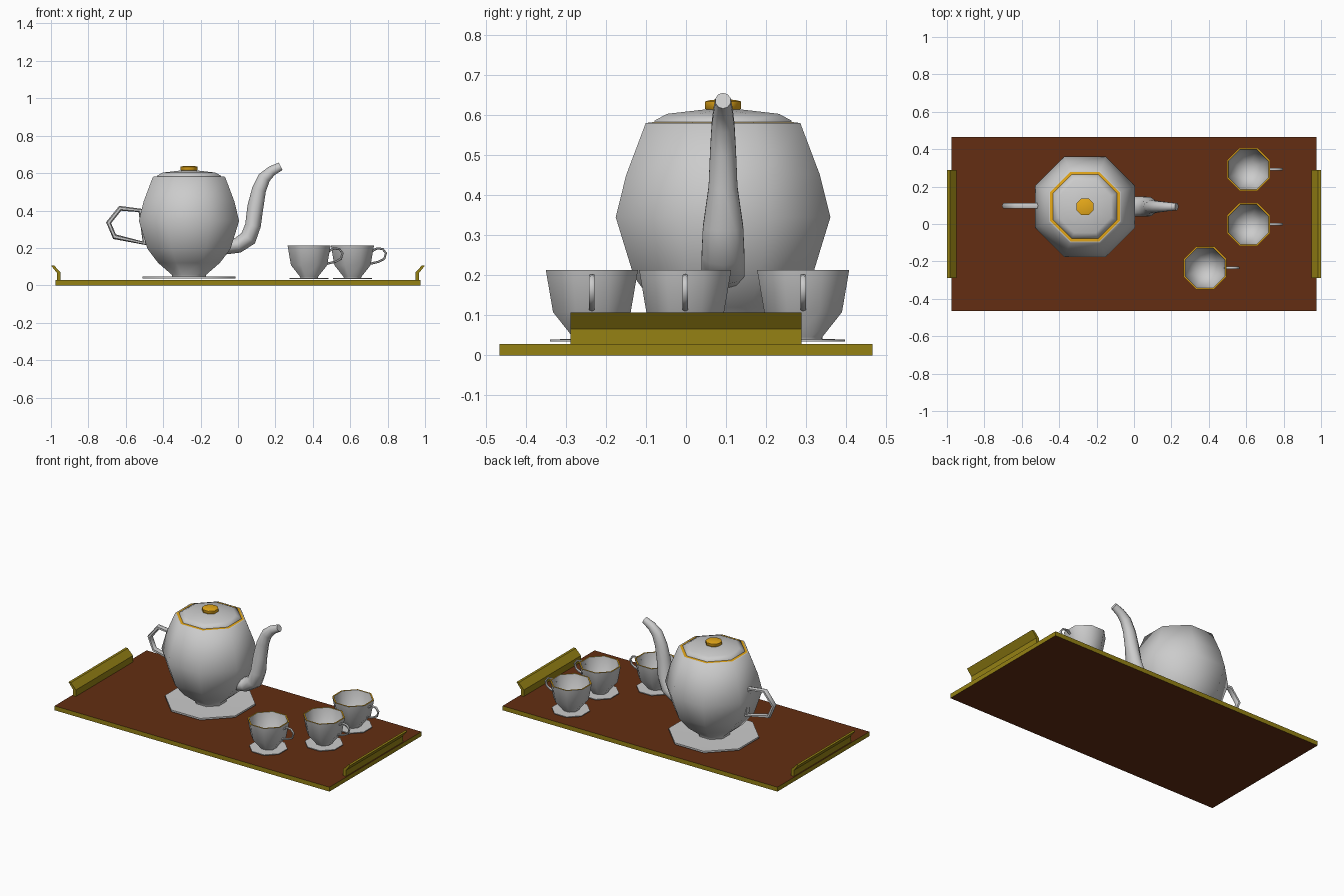
import bpy, bmesh
from math import cos, sin, pi, radians
from mathutils import Vector

if "Cube" in bpy.data.objects:
    bpy.data.objects.remove(bpy.data.objects["Cube"])


def material(name, rgb):
    m = bpy.data.materials.new(name)
    m.diffuse_color = (*rgb, 1)
    m.use_nodes = True
    m.node_tree.nodes["Principled BSDF"].inputs["Base Color"].default_value = m.diffuse_color
    return m


BROWN = material("brown_wood", (0.125, 0.027, 0.006))
BRASS = material("brass", (0.30, 0.22, 0.007))
GOLD = material("gold", (0.8, 0.4, 0.01))
WHITE = material("china", (0.8, 0.8, 0.8))


def finish(bm, name, loc=(0, 0, 0), mats=(), smooth=None):
    bmesh.ops.remove_doubles(bm, verts=bm.verts, dist=1e-5)
    bmesh.ops.recalc_face_normals(bm, faces=bm.faces)
    me = bpy.data.meshes.new(name)
    bm.to_mesh(me)
    bm.free()
    for m in mats:
        me.materials.append(m)
    ob = bpy.data.objects.new(name, me)
    ob.location = loc
    bpy.context.collection.objects.link(ob)
    if smooth:
        bpy.ops.object.select_all(action='DESELECT')
        ob.select_set(True)
        bpy.context.view_layer.objects.active = ob
        bpy.ops.object.shade_smooth_by_angle(angle=radians(smooth))
    return ob


def skin(bm, rings, closed=False, gold=()):
    """Join consecutive rings of points with quads."""
    vs = [[bm.verts.new(p) for p in r] for r in rings]
    n = len(vs[0])
    for i in range(len(vs) - (0 if closed else 1)):
        a, b = vs[i], vs[(i + 1) % len(vs)]
        for k in range(n):
            f = bm.faces.new((a[k], a[(k + 1) % n], b[(k + 1) % n], b[k]))
            f.material_index = 1 if i in gold else 0
    if not closed:
        return vs[0], vs[-1]


def lathe(name, profile, loc, mats=(), gold=(), smooth=62):
    """Octagonal turning; profile is (flat-to-centre distance, z)."""
    bm = bmesh.new()
    k = 1 / cos(pi / 8)
    skin(bm, [[(r * k * cos((j + .5) * pi / 4), r * k * sin((j + .5) * pi / 4), z)
               for j in range(8)] for r, z in profile], gold=gold)
    return finish(bm, name, loc, mats, smooth)


def tube(name, path, loc, closed=False, sides=8):
    """Sweep along path points (x, z, in-plane radius, y radius)."""
    bm = bmesh.new()
    pts = [Vector((p[0], 0, p[1])) for p in path]
    n, rings = len(pts), []
    for i, p in enumerate(path):
        a = pts[i - 1] if (closed or i) else pts[0]
        b = pts[(i + 1) % n] if (closed or i < n - 1) else pts[-1]
        t = (b - a).normalized()
        nrm = Vector((-t.z, 0, t.x))
        rings.append([pts[i] + nrm * p[2] * cos(2 * pi * j / sides)
                      + Vector((0, p[3] * sin(2 * pi * j / sides), 0)) for j in range(sides)])
    ends = skin(bm, rings, closed)
    for e in ends or ():
        bm.faces.new(e)
    return finish(bm, name, loc, smooth=62)


# tray: brass edge, brown top and underside
bm = bmesh.new()
bmesh.ops.create_cube(bm, size=1)
for v in bm.verts:
    v.co = (v.co.x * 1.95, v.co.y * 0.932, (v.co.z + 0.5) * 0.028)
bm.normal_update()
for f in bm.faces:
    f.material_index = 1 if abs(f.normal.z) > 0.5 else 0
finish(bm, "tray", mats=(BRASS, BROWN))

# tray grips with flared top edge
grip = [(.948, .027), (.968, .027), (.968, .066), (1.0, .107), (.984, .107), (.948, .069)]
for s, side in ((-1, "left"), (1, "right")):
    bm = bmesh.new()
    for e in skin(bm, [[(s * x, y, z) for x, z in grip] for y in (-.289, .289)]):
        bm.faces.new(e)
    finish(bm, "tray_grip_" + side, mats=(BRASS,))

# teapot body, lid and knob
pot = (-0.262, 0.0925, 0)
lathe("teapot_body", [(0, .037), (.09, .037), (.09, .055), (.165, .12), (.222, .195), (.268, .345),
                      (.242, .45), (.193, .58), (.186, .581), (.170, .583), (0, .583)],
      pot, (WHITE, GOLD), gold=(8,))
lathe("teapot_lid", [(0, .58), (.171, .58), (.171, .586), (.140, .603), (.045, .614), (0, .615)], pot)
lathe("lid_knob", [(0, .61), (.036, .61), (.045, .616), (.045, .634), (.03, .638), (0, .639)],
      pot, (GOLD,))
lathe("teapot_saucer", [(0, .036), (.248, .036), (.248, .047), (.10, .044), (0, .044)], pot)

# teapot spout and loop handle
tube("teapot_spout", [(-.07, .205, .04, .056), (.0, .215, .042, .056), (.055, .252, .045, .056),
                      (.08, .32, .042, .053), (.093, .42, .043, .038), (.112, .51, .038, .034),
                      (.14, .575, .034, .030), (.18, .612, .027, .025), (.228, .636, .022, .020)],
     (0, pot[1], 0), sides=10)
tube("teapot_handle", [(-.52, .40, .014, .018), (-.63, .412, .014, .018), (-.692, .335, .014, .018),
                       (-.66, .26, .014, .018), (-.50, .225, .014, .018)],
     (0, pot[1] + .005, 0), closed=True, sides=6)

# three cups with saucers and ear handles
for i, (x, y) in enumerate(((.612, .2925), (.612, -.002), (.38, -.235)), 1):
    loc = (x, y, 0)
    lathe(f"cup_{i}", [(0, .039), (.046, .039), (.048, .046), (.097, .108), (.115, .213),
                       (.107, .213), (.09, .112), (.045, .055), (0, .052)],
          loc, (WHITE, GOLD), gold=(4,))
    lathe(f"saucer_{i}", [(0, .035), (.105, .035), (.105, .040), (0, .041)], loc)
    tube(f"cup_handle_{i}", [(.104, .182, .006, .008), (.132, .198, .006, .008),
                             (.162, .194, .006, .008), (.179, .172, .006, .008),
                             (.170, .142, .006, .008), (.14, .126, .006, .008),
                             (.096, .116, .006, .008)], loc, sides=6)
